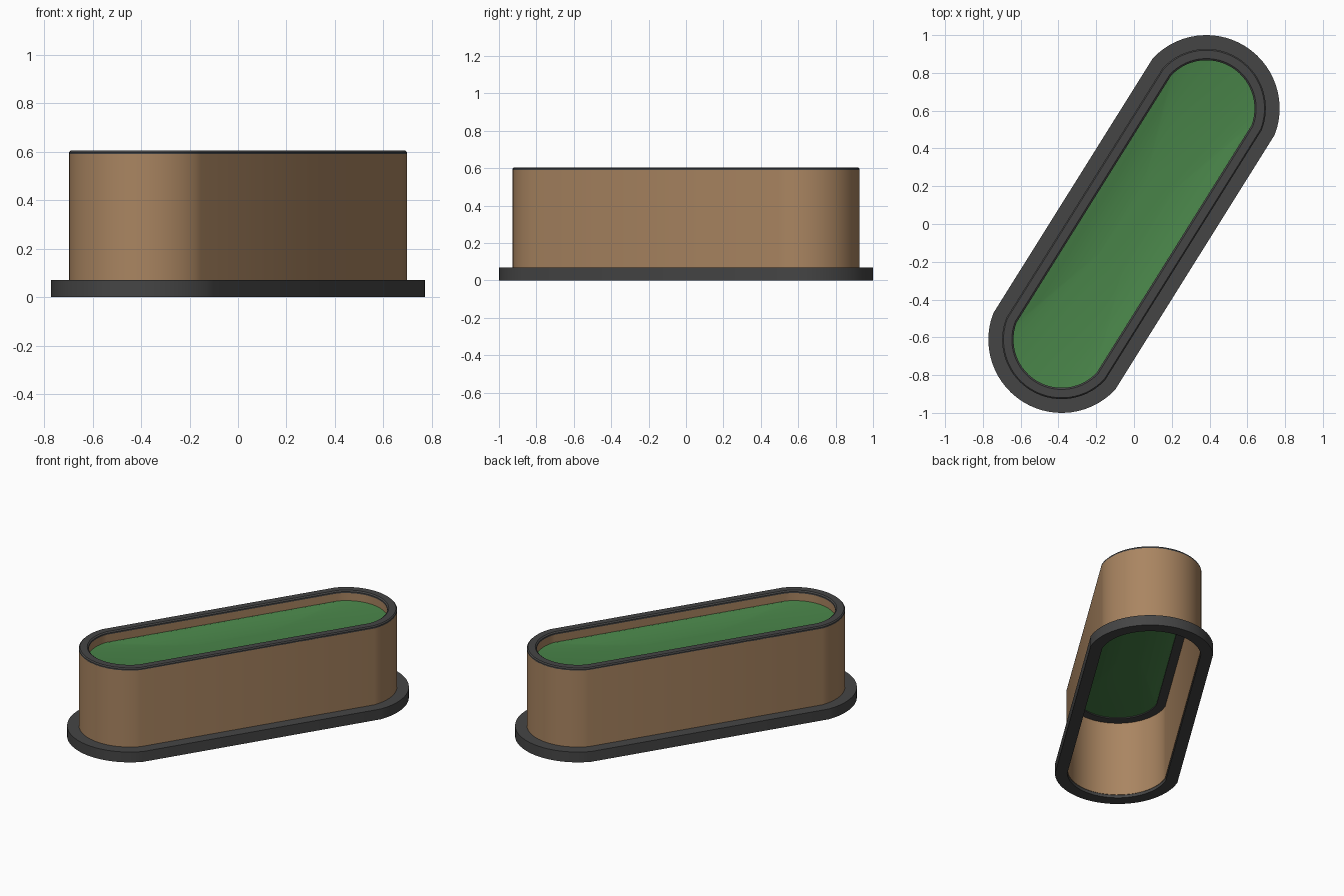
import bpy, bmesh, math

if "Cube" in bpy.data.objects:
    bpy.data.objects.remove(bpy.data.objects["Cube"])

CX, CY = 0.383, 0.612            # centre of the upper right rounded end
AXIS = math.atan2(CY, CX)
SPAN = math.radians(79)          # half sweep of each rounded end
SEG = 28


def material(name, rgb):
    m = bpy.data.materials.new(name)
    m.diffuse_color = (*rgb, 1)
    m.use_nodes = True
    m.node_tree.nodes["Principled BSDF"].inputs["Base Color"].default_value = m.diffuse_color
    return m


BROWN = material("tan_brown", (0.40, 0.235, 0.12))
DARK = material("charcoal", (0.06, 0.06, 0.06))
GREEN = material("leaf_green", (0.066, 0.23, 0.066))


def outline(r, k=1.0):
    """Slanted slot outline of end radius r, shrunk by factor k."""
    pts = []
    for s in (1, -1):
        for i in range(SEG + 1):
            a = AXIS - SPAN + 2 * SPAN * i / SEG
            pts.append((s * k * (CX + r * math.cos(a)), s * k * (CY + r * math.sin(a))))
    return pts


def loft(name, profile, mat, closed=False, cap=False):
    """Join slot outlines (radius, height, shrink) into one surface."""
    bm = bmesh.new()
    rings = []
    for p in profile:
        r, z = p[:2]
        k = p[2] if len(p) > 2 else 1.0
        rings.append([bm.verts.new((x, y, z)) for x, y in outline(r, k)])
    n = len(rings[0])
    pairs = list(zip(rings, rings[1:]))
    if closed:
        pairs.append((rings[-1], rings[0]))
    for a, b in pairs:
        for i in range(n):
            j = (i + 1) % n
            bm.faces.new((a[i], a[j], b[j], b[i]))
    if cap:
        bm.faces.new(rings[-1])
    bmesh.ops.recalc_face_normals(bm, faces=bm.faces)
    if cap:
        # open sheet: keep the upper side as the front
        for f in bm.faces:
            if f.normal.z < 0:
                f.normal_flip()
    me = bpy.data.meshes.new(name)
    bm.to_mesh(me)
    bm.free()
    me.materials.append(mat)
    ob = bpy.data.objects.new(name, me)
    bpy.context.collection.objects.link(ob)
    bpy.ops.object.select_all(action='DESELECT')
    ob.select_set(True)
    bpy.context.view_layer.objects.active = ob
    bpy.ops.object.shade_smooth_by_angle(angle=math.radians(35))
    return ob


# base flange, open in the middle
loft("base_flange", [(0.388, 0), (0.388, 0.07), (0.312, 0.07), (0.312, 0)], DARK, closed=True)

# thin outer wall, hollow below
loft("outer_wall", [(0.315, 0.02), (0.315, 0.59), (0.309, 0.59), (0.309, 0.02)], BROWN, closed=True)

# short inner wall above the green bed
loft("inner_wall", [(0.256, 0.59), (0.256, 0.535), (0.262, 0.535), (0.262, 0.59)], BROWN, closed=True)

# rounded top rim
loft("top_rim", [(0.315, 0.588), (0.315, 0.598), (0.308, 0.605), (0.264, 0.605),
                 (0.255, 0.598), (0.255, 0.588)], DARK, closed=True)

# ledge carrying the bed
loft("bed_ledge", [(0.310, 0.535), (0.310, 0.528), (0.252, 0.528), (0.252, 0.535)], DARK, closed=True)

# gently dished green bed
loft("green_bed", [(0.258, 0.537), (0.258, 0.523, 0.85), (0.258, 0.508, 0.6),
                   (0.258, 0.50, 0.3)], GREEN, cap=True)
